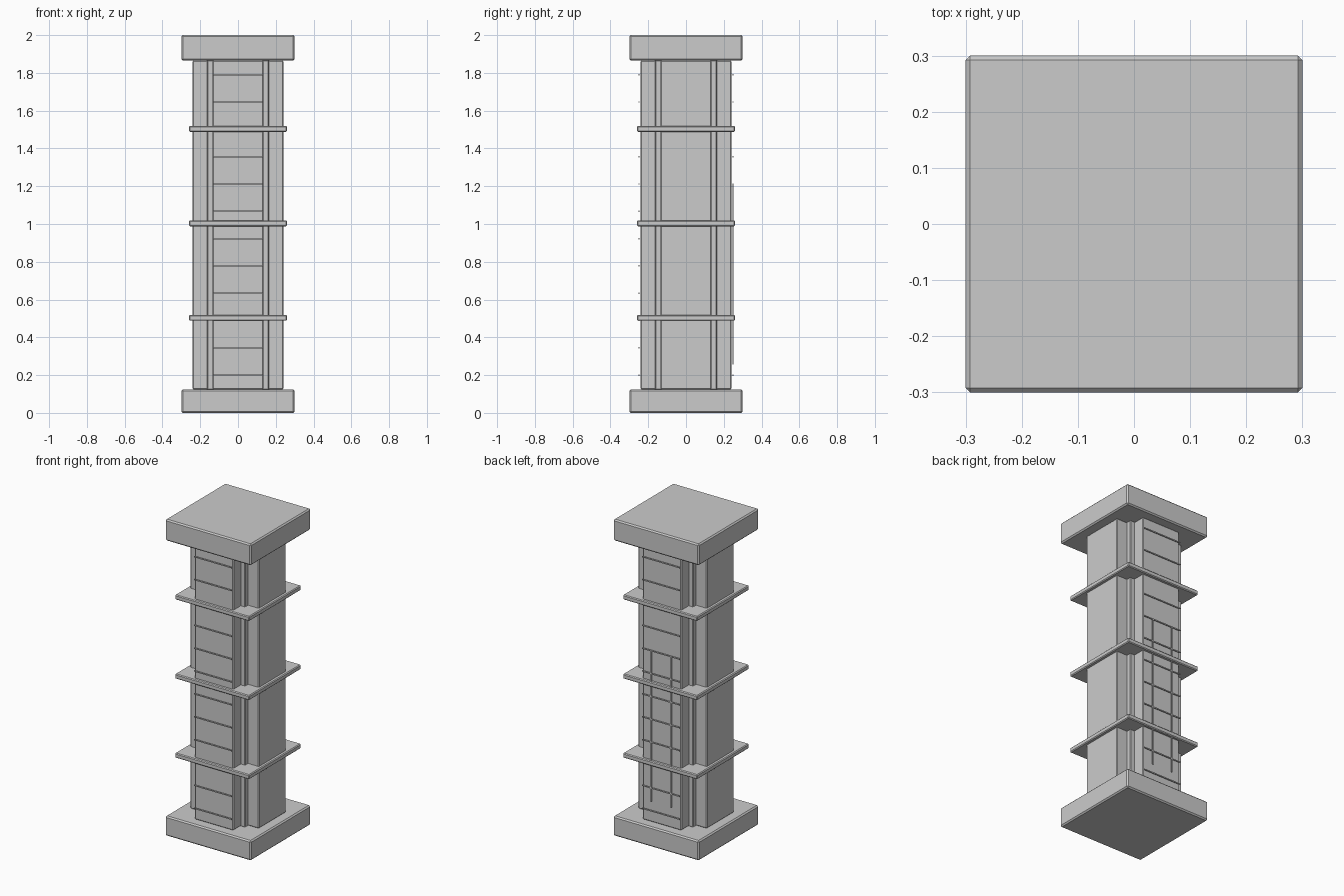
import bpy

if "Cube" in bpy.data.objects:
    bpy.data.objects.remove(bpy.data.objects["Cube"])


def box(name, size, center, bevel=0.0):
    sx, sy, sz = (s / 2 for s in size)
    verts = [(x, y, z) for x in (-sx, sx) for y in (-sy, sy) for z in (-sz, sz)]
    faces = [(0, 1, 3, 2), (4, 6, 7, 5), (0, 4, 5, 1),
             (2, 3, 7, 6), (0, 2, 6, 4), (1, 5, 7, 3)]
    mesh = bpy.data.meshes.new(name)
    mesh.from_pydata(verts, [], faces)
    ob = bpy.data.objects.new(name, mesh)
    ob.location = center
    bpy.context.collection.objects.link(ob)
    if bevel:
        mod = ob.modifiers.new("Bevel", 'BEVEL')
        mod.width = bevel
        mod.segments = 1
    return ob


def span(name, w, d, z0, z1, bevel, x=0.0, y=0.0):
    return box(name, (w, d, z1 - z0), (x, y, (z0 + z1) / 2), bevel)


# Base and cap slabs
span("base", 0.6, 0.6, 0.0, 0.125, 0.008)
span("cap", 0.6, 0.6, 1.865, 2.0, 0.008)

# Square core with a proud panel on every side (plus-shaped section)
span("core", 0.33, 0.33, 0.122, 1.868, 0.005)
for side, s in (("negative", -1), ("positive", 1)):
    span(f"panel_x_{side}", 0.10, 0.27, 0.125, 1.865, 0.005, x=s * 0.19)
    span(f"panel_y_{side}", 0.27, 0.10, 0.125, 1.865, 0.005, y=s * 0.19)

# Three collar bands
for i, z in enumerate((0.503, 1.003, 1.503)):
    span(f"band_{i + 1}", 0.52, 0.52, z - 0.015, z + 0.015, 0.005)

# Thin horizontal strips, just off the front and back panels
for side, s in (("front", -1), ("back", 1)):
    for i in range(12):
        z = 0.2 + i * 1.59 / 11
        box(f"{side}_strip_{i + 1}", (0.265, 0.005, 0.007), (0, s * 0.25, z))

# Two vertical strips on the back
for side, s in (("right", 1), ("left", -1)):
    span(f"back_upright_{side}", 0.008, 0.005, 0.257, 1.215, 0, x=s * 0.07, y=0.25)
